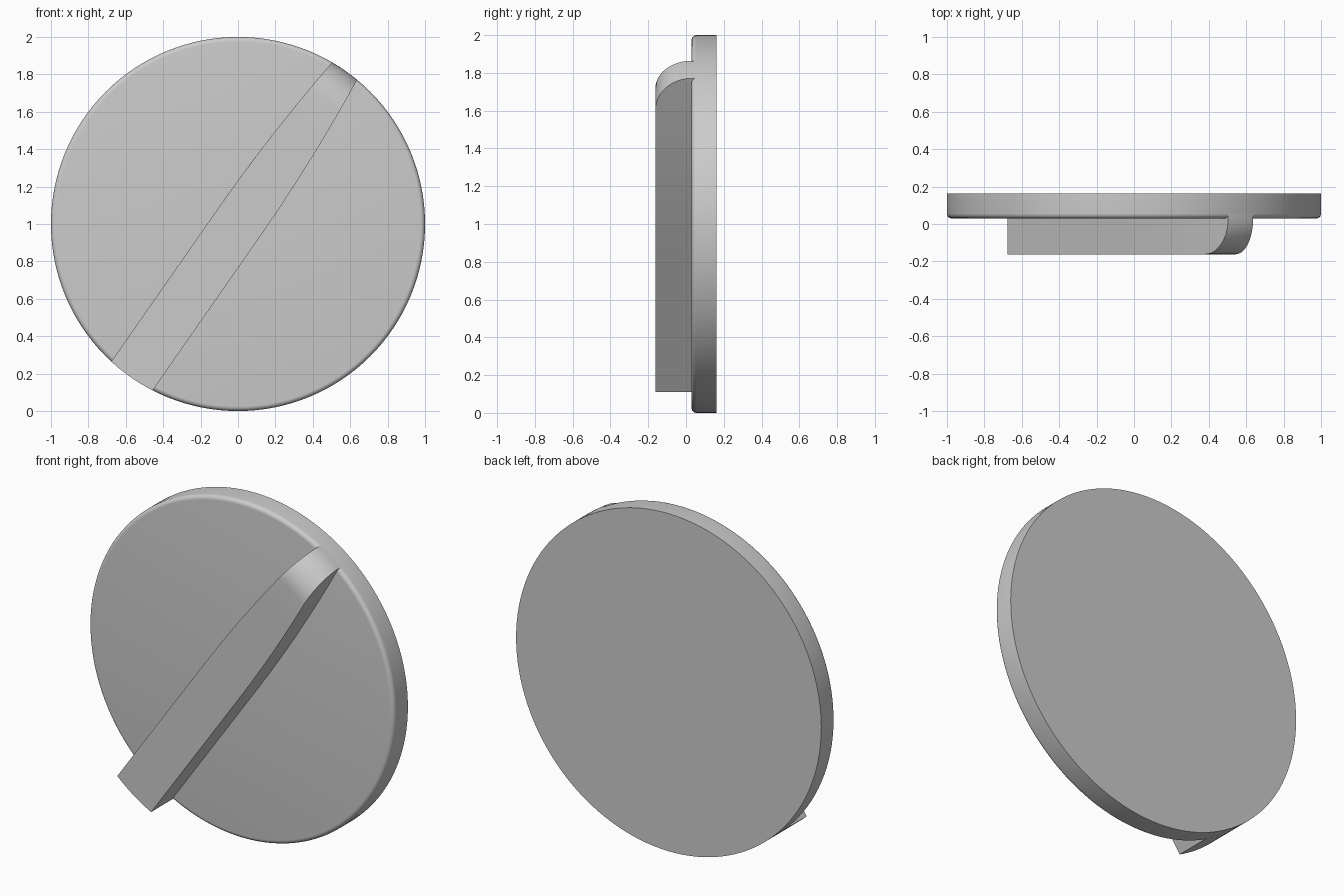
import bpy, bmesh, math

if "Cube" in bpy.data.objects:
    bpy.data.objects.remove(bpy.data.objects["Cube"])

FRONT, DISC_FRONT, BACK = -0.162, 0.03, 0.162
EDGE = 0.025                      # rounding of the disc's front rim
ROUND = 0.19                      # rounding of the grip's upper end
TILT = math.radians(55.1)         # grip axis direction in the x-z plane
N = 12


def finish(name, bm):
    bmesh.ops.recalc_face_normals(bm, faces=bm.faces[:])
    mesh = bpy.data.meshes.new(name)
    bm.to_mesh(mesh)
    bm.free()
    obj = bpy.data.objects.new(name, mesh)
    bpy.context.collection.objects.link(obj)
    bpy.ops.object.select_all(action='DESELECT')
    obj.select_set(True)
    bpy.context.view_layer.objects.active = obj
    bpy.ops.object.shade_smooth_by_angle(angle=math.radians(35))
    return obj


def loft(name, rings):
    """Closed rings of points joined in order, capped at both ends."""
    bm = bmesh.new()
    loops = [[bm.verts.new(p) for p in ring] for ring in rings]
    for a, b in zip(loops, loops[1:]):
        for i in range(len(a)):
            j = (i + 1) % len(a)
            bm.faces.new((a[i], a[j], b[j], b[i]))
    bm.faces.new(loops[0])
    bm.faces.new(loops[-1])
    return finish(name, bm)


# Round disc with a softened front rim
profile = [(1 - EDGE * (1 - math.sin(a)), DISC_FRONT + EDGE * (1 - math.cos(a)))
           for a in (math.pi / 2 * k / 6 for k in range(7))] + [(1, BACK)]
loft("dial_disc", [[(r * math.cos(t), y, 1 + r * math.sin(t))
                    for t in (math.tau * i / 128 for i in range(128))]
                   for r, y in profile])


# Grip bar: constant width below the centre, curved taper above it
def half_width(u):
    return 0.135 - 0.054 * max(u, 0) ** 2


def grip_ring(y, pull):
    """Outline at depth y, with the upper end pulled back along the axis."""
    top = 0.99
    for _ in range(8):
        top = math.sqrt(1 - half_width(top) ** 2) - pull
    low = -math.sqrt(1 - half_width(-1) ** 2)
    wt, wl = half_width(top), half_width(low)
    side = [low + (top - low) * i / (2 * N) for i in range(2 * N)]
    pts = [(u, half_width(u)) for u in side]
    for i in range(N):
        v = wt * (1 - 2 * i / N)
        pts.append((math.sqrt(1 - v * v) - pull, v))
    side = [top + (low - top) * i / (2 * N) for i in range(2 * N)]
    pts += [(u, -half_width(u)) for u in side]
    for i in range(N):
        v = wl * (2 * i / N - 1)
        pts.append((-math.sqrt(1 - v * v), v))
    c, s = math.cos(TILT), math.sin(TILT)
    return [(u * c + v * s, y, 1 + u * s - v * c) for u, v in pts]


rings = []
for k in range(N + 1):
    a = math.pi / 2 * k / N
    rings.append(grip_ring(FRONT + ROUND * (1 - math.cos(a)),
                           ROUND * (1 - math.sin(a))))
rings.append(grip_ring(DISC_FRONT + EDGE, 0))
loft("grip_bar", rings)
